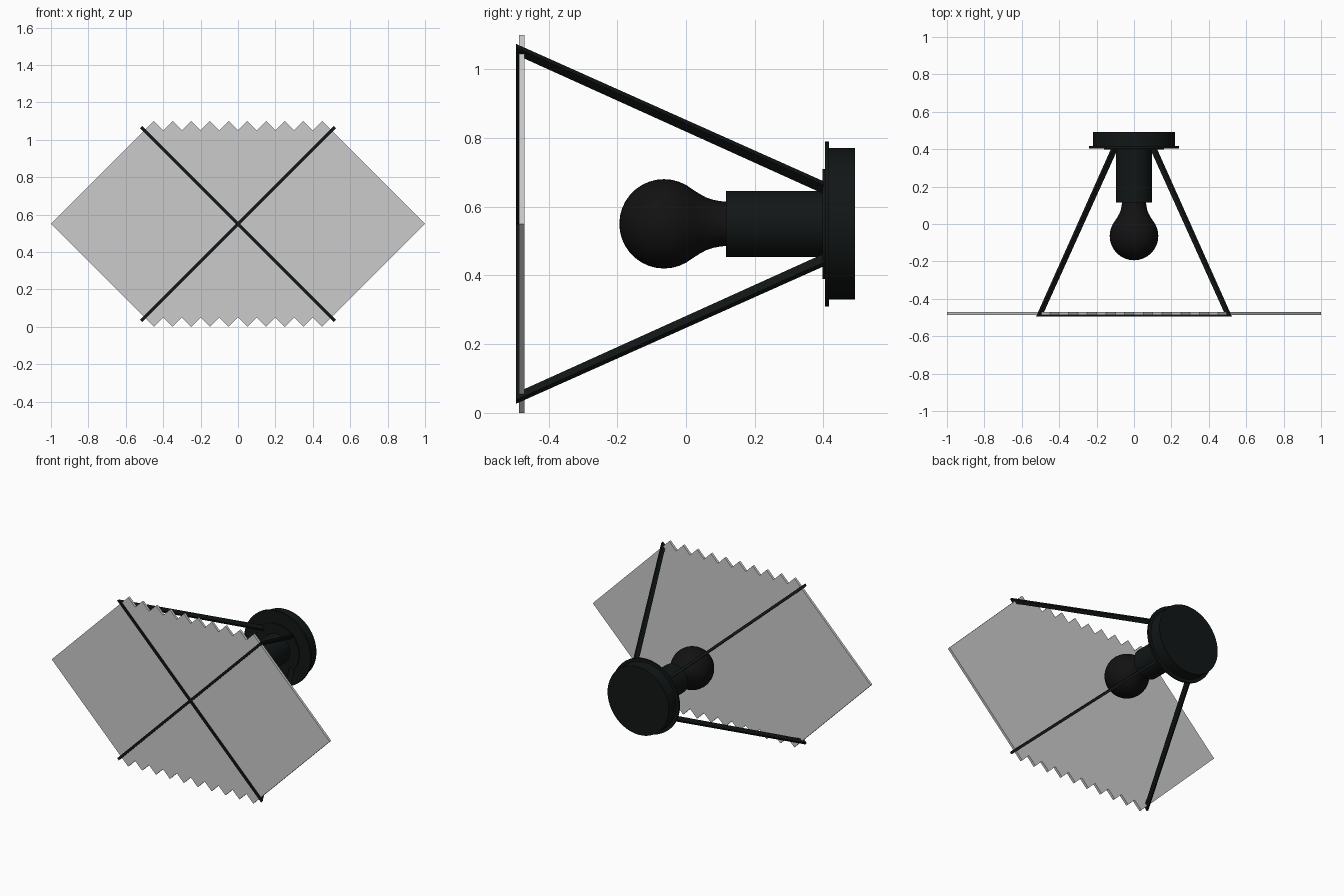
import bpy, bmesh
from math import radians, sin, cos
from mathutils import Matrix, Vector

if "Cube" in bpy.data.objects:
    bpy.data.objects.remove(bpy.data.objects["Cube"])

CZ = 0.55  # height of the lamp axis


def material(name, rgb):
    m = bpy.data.materials.new(name)
    m.diffuse_color = (*rgb, 1)
    m.use_nodes = True
    m.node_tree.nodes["Principled BSDF"].inputs["Base Color"].default_value = m.diffuse_color
    return m


def add_object(name, bm, mat=None):
    bmesh.ops.recalc_face_normals(bm, faces=bm.faces)
    me = bpy.data.meshes.new(name)
    bm.to_mesh(me)
    bm.free()
    ob = bpy.data.objects.new(name, me)
    bpy.context.collection.objects.link(ob)
    if mat:
        me.materials.append(mat)
    return ob


def slab(name, pts, thickness, axes, offset, mat=None):
    """Extrude a flat outline; axes maps outline (u, v, depth) to world."""
    u, v, w = axes
    bm = bmesh.new()
    face = bm.faces.new([bm.verts.new(offset + u * a + v * b) for a, b in pts])
    ext = bmesh.ops.extrude_face_region(bm, geom=[face])
    verts = [e for e in ext["geom"] if isinstance(e, bmesh.types.BMVert)]
    bmesh.ops.translate(bm, verts=verts, vec=w * thickness)
    return add_object(name, bm, mat)


def lathe(name, profile, mat, steps=48):
    """Spin (radius, y) points around the lamp axis."""
    bm = bmesh.new()
    vs = [bm.verts.new((r, y, CZ)) for r, y in profile]
    edges = [bm.edges.new(p) for p in zip(vs, vs[1:])]
    bmesh.ops.spin(bm, geom=vs + edges, cent=(0, 0, CZ), axis=(0, 1, 0),
                   angle=radians(360), steps=steps)
    bmesh.ops.remove_doubles(bm, verts=bm.verts, dist=1e-5)
    ob = add_object(name, bm, mat)
    bpy.ops.object.select_all(action='DESELECT')
    ob.select_set(True)
    bpy.context.view_layer.objects.active = ob
    bpy.ops.object.shade_smooth_by_angle(angle=radians(35))
    return ob


def disc(name, r, y0, y1, mat):
    return lathe(name, [(0, y0), (r, y0), (r, y1), (0, y1)], mat)


black = material("black_metal", (0.006, 0.008, 0.008))
dark = material("dark_bulb", (0.006, 0.006, 0.006))
X, Y, Z = Vector((1, 0, 0)), Vector((0, 1, 0)), Vector((0, 0, 1))

# Front panel: pointed sides, zigzag top and bottom
top = [(-0.45 + 0.05 * i, 0.55 if i % 2 == 0 else 0.5) for i in range(19)]
outline = [(-1, 0)] + top + [(1, 0)] + [(x, -z) for x, z in reversed(top)]
slab("front_panel", outline, 0.016, (X, Z, Y), Vector((0, -0.486, CZ)))

# Two crossed wire brackets, each a cross bar with two tapering legs
half = [(0.732, -0.494), (0.166, 0.402), (0.130, 0.402), (0.698, -0.486)]
bracket = half + [(-d, y) for d, y in reversed(half)]
t = 0.016
for side, s in (("left", -1), ("right", 1)):
    u = Vector((s, 0, 1)).normalized()
    w = Vector((-s * 1, 0, s * s)).normalized()
    w = u.cross(Y).normalized()
    slab("bracket_" + side, bracket, t, (u, Y, w),
         Vector((0, 0, CZ)) - w * t / 2, black)

# Ceiling mount and lamp holder
disc("mount_base", 0.22, 0.414, 0.492, black)
disc("mount_rim", 0.24, 0.404, 0.416, black)
disc("bracket_plate", 0.16, 0.397, 0.405, black)
disc("lamp_socket", 0.096, 0.116, 0.40, black)

# Bulb: round head blending into the neck
head = [(0.13 * sin(radians(a)), -0.064 - 0.13 * cos(radians(a)))
        for a in range(0, 121, 10)]
neck = [(0.101, 0.018), (0.088, 0.038), (0.077, 0.058), (0.070, 0.078),
        (0.066, 0.100), (0.064, 0.120), (0, 0.120)]
lathe("bulb", head + neck, dark)
